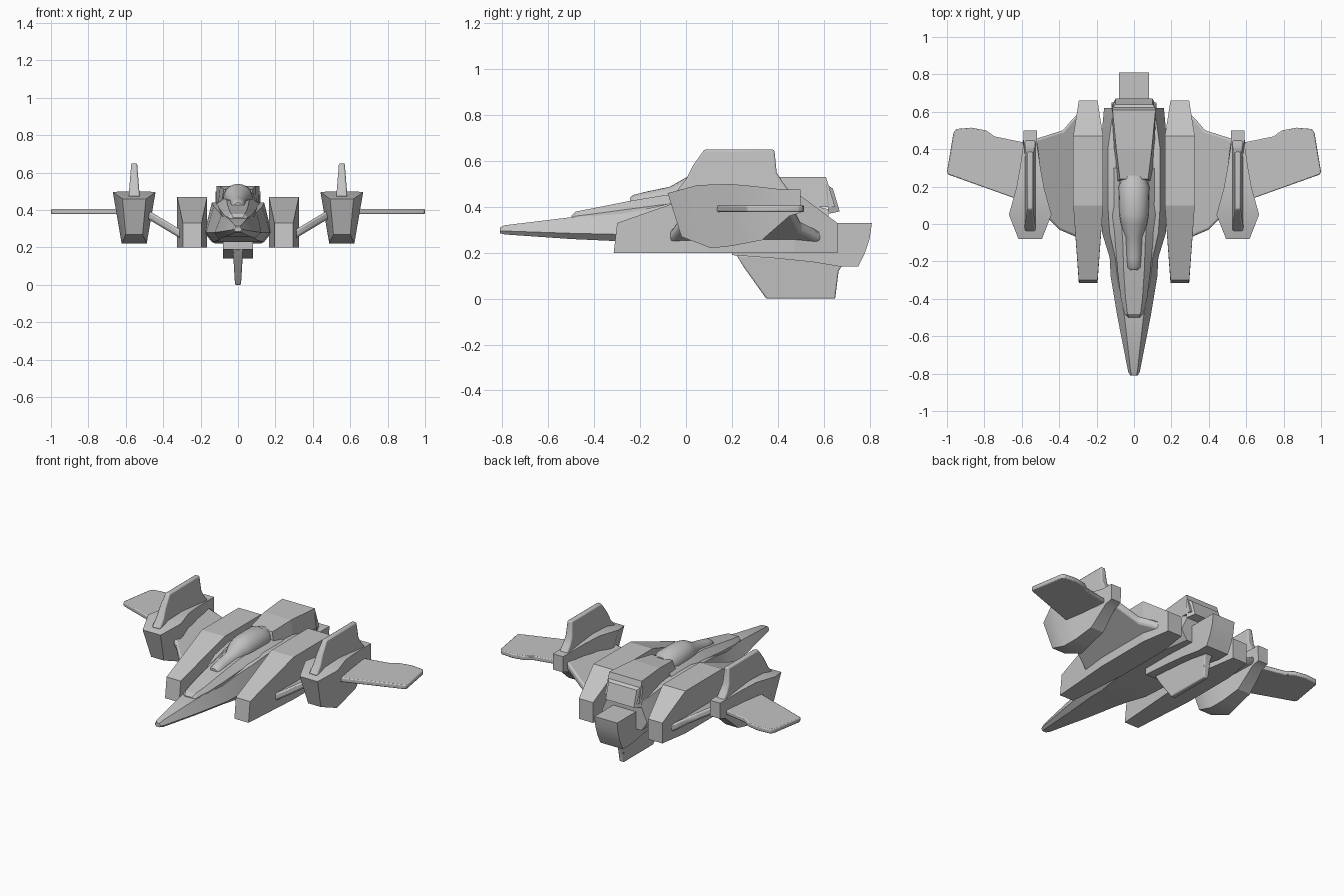
import bpy
import bmesh
import math
from mathutils import Vector

default_cube = bpy.data.objects.get("Cube")
if default_cube:
    bpy.data.objects.remove(default_cube, do_unlink=True)

# Single hull paint
hull_paint = bpy.data.materials.new("hull_grey")
hull_paint.use_nodes = True
hull_colour = (0.55, 0.55, 0.55, 1)
hull_paint.diffuse_color = hull_colour
hull_paint.node_tree.nodes["Principled BSDF"].inputs["Base Color"].default_value = hull_colour


def loft(name, rings, mirrored=False, bevel=None, smooth_angle=None):
    """Skin a list of equal-length rings, cap the ends, and finish the object."""
    bm = bmesh.new()
    loops = [[bm.verts.new(point) for point in ring] for ring in rings]
    for near, far in zip(loops, loops[1:]):
        for index in range(len(near)):
            previous = index - 1
            bm.faces.new((near[previous], near[index], far[index], far[previous]))
    bm.faces.new(loops[0])
    bm.faces.new(loops[-1])
    bmesh.ops.recalc_face_normals(bm, faces=bm.faces)
    mesh = bpy.data.meshes.new(name)
    bm.to_mesh(mesh)
    bm.free()
    mesh.materials.append(hull_paint)
    part = bpy.data.objects.new(name, mesh)
    bpy.context.collection.objects.link(part)
    if bevel:
        modifier = part.modifiers.new("soft_edges", "BEVEL")
        modifier.width = bevel
        modifier.segments = 2
        modifier.limit_method = "ANGLE"
    if mirrored:
        part.modifiers.new("mirror_sides", "MIRROR")
    if smooth_angle:
        bpy.ops.object.select_all(action="DESELECT")
        part.select_set(True)
        bpy.context.view_layer.objects.active = part
        bpy.ops.object.shade_smooth_by_angle(angle=math.radians(smooth_angle))
    return part


def box_ring(centre, y_low, y_high, z_low, z_high, half_low, half_high):
    """Four-sided section, wider or narrower at the top, optionally raked."""
    return [Vector((centre - half_low, y_low, z_low)),
            Vector((centre + half_low, y_low, z_low)),
            Vector((centre + half_high, y_high, z_high)),
            Vector((centre - half_high, y_high, z_high))]


def hex_ring(y, z_low, z_mid, z_high, half_low, half_mid, half_high):
    """Six-sided hull section."""
    right = [(half_low, z_low), (half_mid, z_mid), (half_high, z_high)]
    left = [(-x, z) for x, z in reversed(right)]
    return [Vector((x, y, z)) for x, z in right + left]


def round_ring(y, radius_x, z_centre, radius_z, sides=20):
    """Elliptical section."""
    angles = [math.tau * step / sides for step in range(sides)]
    return [Vector((radius_x * math.cos(a), y, z_centre + radius_z * math.sin(a)))
            for a in angles]


def upright_plate(name, outline, centre, thickness_at, **finish):
    """Fin drawn in side profile, with thickness depending on height."""
    rings = [[Vector((centre + side * thickness_at(z), y, z)) for y, z in outline]
             for side in (-1, 1)]
    return loft(name, rings, **finish)


def flat_plate(name, outline, height_at, half_thickness, **finish):
    """Wing drawn in plan, with height depending on span."""
    rings = [[Vector((x, y, height_at(x) + side * half_thickness)) for x, y in outline]
             for side in (-1, 1)]
    return loft(name, rings, **finish)


# Main hull with pointed nose
hull_sections = [
    (-.81, .285, .295, .31, .012, .02, .012),
    (-.79, .28, .295, .32, .02, .031, .018),
    (-.5, .26, .285, .355, .06, .088, .05),
    (-.28, .25, .28, .37, .09, .125, .09),
    (-.18, .24, .28, .39, .1, .13, .1),
    (-.05, .23, .28, .42, .13, .17, .13),
    (.1, .23, .28, .44, .14, .18, .14),
    (.4, .23, .28, .44, .14, .18, .14),
    (.62, .22, .28, .39, .12, .16, .11),
]
loft("fuselage", [hex_ring(*s) for s in hull_sections], smooth_angle=25)

# Raised deck leading up to the cockpit
deck_sections = [
    (-.5, .33, .35, .36, .035, .035, .025),
    (-.48, .33, .36, .38, .05, .05, .035),
    (-.4, .33, .37, .395, .07, .07, .045),
    (-.25, .34, .39, .425, .09, .088, .055),
    (-.1, .36, .41, .45, .1, .1, .06),
    (.05, .38, .43, .465, .13, .12, .07),
    (.3, .38, .43, .465, .13, .12, .08),
]
loft("cockpit_deck", [hex_ring(*s) for s in deck_sections], smooth_angle=30)

# Bubble canopy
canopy_sections = [
    (-.245, .025, .415, .025), (-.23, .036, .42, .032), (-.18, .04, .425, .04),
    (-.07, .046, .44, .048), (.0, .07, .46, .068), (.05, .078, .465, .075),
    (.2, .082, .465, .075), (.23, .07, .465, .06), (.26, .06, .465, .055),
]
loft("canopy", [round_ring(*s) for s in canopy_sections], smooth_angle=40)

# Dorsal housing behind the canopy, with its rear flange
loft("dorsal_housing", [
    box_ring(0, .22, .24, .4, .51, .1, .075),
    box_ring(0, .4, .4, .4, .53, .11, .095),
    box_ring(0, .65, .61, .4, .53, .12, .115),
])
loft("dorsal_flange", [
    box_ring(0, .62, .61, .37, .5, .122, .12),
    box_ring(0, .67, .64, .38, .48, .1, .1),
])

# Tail block with a curved rear end
tail_profile = [(.2, .19), (.4, .175), (.55, .16), (.67, .14), (.75, .14),
                (.78, .2), (.8, .26), (.81, .33), (.2, .33)]
upright_plate("tail_block", tail_profile, 0, lambda z: .08, smooth_angle=30)

# Ventral fin
ventral_profile = [(.22, .19), (.25, .14), (.35, 0), (.65, 0), (.665, .12), (.69, .16)]
upright_plate("ventral_fin", ventral_profile, 0, lambda z: .016 + z * .06,
              bevel=.006, smooth_angle=30)

# Inboard engine pods
pod_sections = [
    (-.315, -.3, .2, .33, .05, .05),
    (.1, .1, .2, .47, .08, .08),
    (.47, .47, .2, .47, .08, .08),
    (.66, .66, .2, .33, .05, .05),
]
loft("engine_pods", [box_ring(.245, *s) for s in pod_sections], mirrored=True)

# Rising inner wings joining pods to nacelles
inner_outline = [(.27, -.09), (.33, -.06), (.4, -.03), (.45, .02), (.54, .07),
                 (.54, .45), (.43, .485), (.38, .5), (.33, .56), (.28, .61)]
flat_plate("inner_wings", inner_outline, lambda x: .285 + (x - .33) * .6, .024,
           mirrored=True, bevel=.012, smooth_angle=35)

# Outer nacelles, raked at the front and waisted behind
nacelle_sections = [
    (-.02, -.08, .27, .46, .045, .063),
    (.11, .05, .22, .495, .067, .114),
    (.2, .19, .23, .5, .055, .075),
    (.33, .3, .255, .49, .045, .055),
    (.45, .42, .36, .476, .037, .037),
    (.5, .5, .375, .475, .035, .036),
]
loft("outer_nacelles", [box_ring(.555, *s) for s in nacelle_sections],
     mirrored=True, smooth_angle=30)

# Upright fins on the nacelles
fin_profile = [(-.04, .47), (0, .52), (.03, .58), (.08, .65), (.385, .65),
               (.395, .55), (.42, .51), (.45, .47)]
upright_plate("nacelle_fins", fin_profile, .555, lambda z: .03 - (z - .47) * .08,
              mirrored=True, bevel=.008, smooth_angle=35)

# Level outer wings
outer_outline = [(.56, .11), (.995, .265), (1, .28), (.965, .49), (.95, .508),
                 (.87, .515), (.79, .5), (.745, .468), (.56, .43)]
flat_plate("outer_wings", outer_outline, lambda x: .392, .014,
           mirrored=True, bevel=.006, smooth_angle=35)
